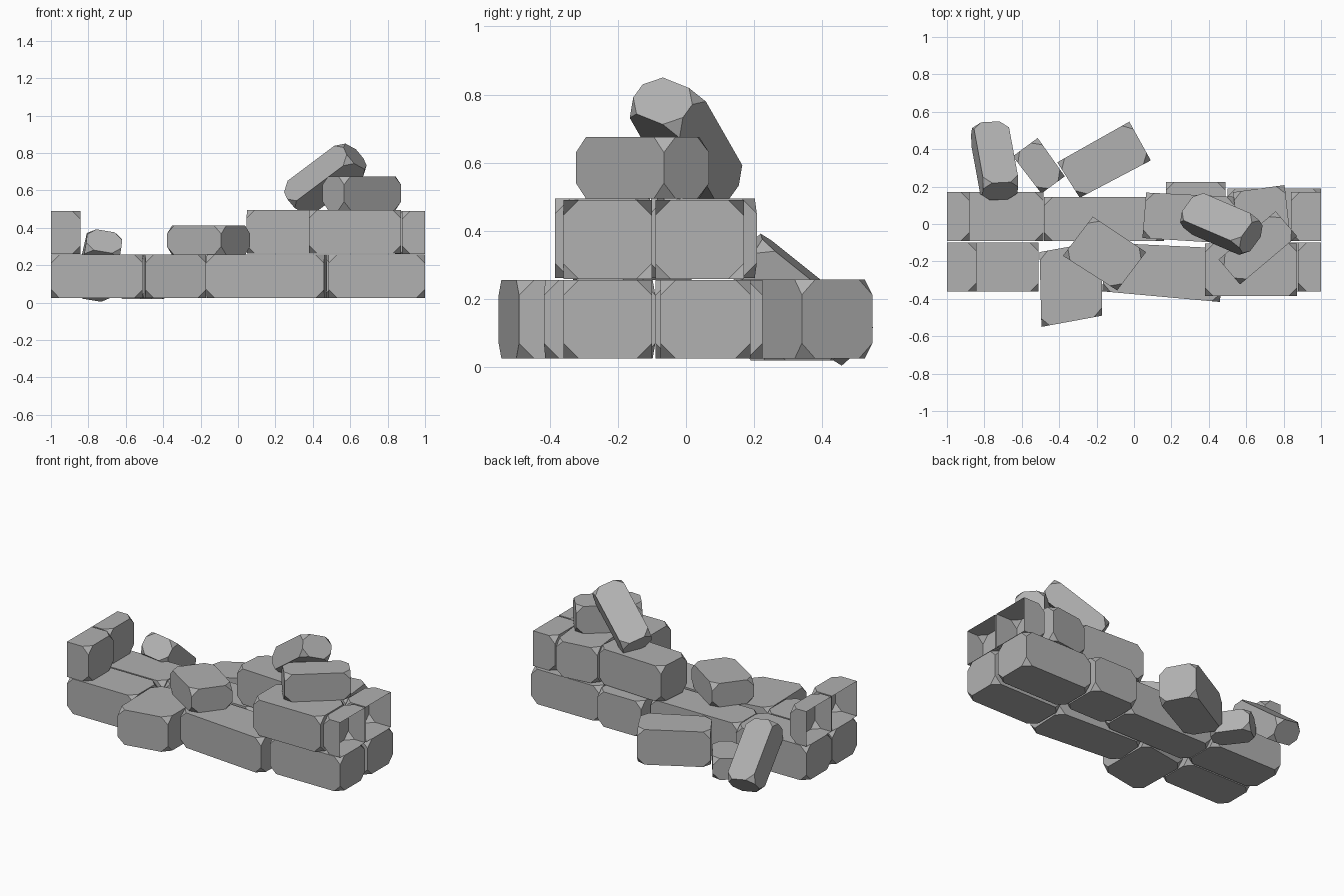
import bpy, bmesh
from math import radians
from mathutils import Matrix, Vector

if "Cube" in bpy.data.objects:
    bpy.data.objects.remove(bpy.data.objects["Cube"])

# Dark grey stone
stone = bpy.data.materials.new("dark_stone")
stone.diffuse_color = (0.44, 0.44, 0.44, 1)
stone.use_nodes = True
stone.node_tree.nodes["Principled BSDF"].inputs["Base Color"].default_value = stone.diffuse_color


def make_stone(name, corners, z0, z1, cut=0.045, open_x=None):
    """Four-cornered block with clipped corners; open_x leaves that end uncapped."""
    bm = bmesh.new()
    low = [bm.verts.new((x, y, z0)) for x, y in corners]
    top = [bm.verts.new((x, y, z1)) for x, y in corners]
    bm.faces.new(low[::-1])
    bm.faces.new(top)
    for i in range(4):
        j = (i + 1) % 4
        bm.faces.new((low[i], low[j], top[j], top[i]))
    bmesh.ops.recalc_face_normals(bm, faces=bm.faces)
    clip = [v for v in bm.verts if open_x is None or abs(v.co.x - open_x) > 0.001]
    bmesh.ops.bevel(bm, geom=clip, offset=cut, offset_type='OFFSET',
                    segments=1, profile=0.5, affect='VERTICES')
    if open_x is not None:
        ends = [f for f in bm.faces if all(abs(v.co.x - open_x) < 0.001 for v in f.verts)]
        bmesh.ops.delete(bm, geom=ends, context='FACES')
    mesh = bpy.data.meshes.new(name)
    bm.to_mesh(mesh)
    bm.free()
    mesh.materials.append(stone)
    obj = bpy.data.objects.new(name, mesh)
    bpy.context.collection.objects.link(obj)
    return obj


def rect(x0, x1, y0, y1):
    return [(x0, y0), (x1, y0), (x1, y1), (x0, y1)]


def leaning_stone(name, size, direction, roll, center):
    """Block whose length follows a sloping direction."""
    l, w, h = (s / 2 for s in size)
    obj = make_stone(name, rect(-l, l, -w, w), -h, h)
    x = Vector(direction).normalized()
    y = Vector((0, 0, 1)).cross(x).normalized()
    z = x.cross(y)
    basis = Matrix((x, y, z)).transposed().to_4x4()
    obj.data.transform(Matrix.Translation(center) @ basis @ Matrix.Rotation(radians(roll), 4, 'X'))


Z0, Z1, Z2, Z3 = 0.025, 0.256, 0.495, 0.675

# Bottom course
bottom = [
    ("front_left", rect(-1, -0.51, -0.36, -0.10)),
    ("front_pushed_out", [(-0.505, -0.15), (-0.495, -0.55), (-0.17, -0.49), (-0.17, -0.09)]),
    ("front_middle", [(-0.17, -0.36), (0.46, -0.417), (0.475, -0.13), (-0.15, -0.10)]),
    ("front_right", rect(0.485, 1, -0.36, -0.10)),
    ("back_left", rect(-1, -0.485, -0.09, 0.17)),
    ("back_middle", rect(-0.48, 0.16, -0.09, 0.145)),
    ("back_short", rect(0.17, 0.49, -0.06, 0.225)),
    ("back_right", rect(0.50, 1, -0.075, 0.19)),
]
for name, pts in bottom:
    make_stone("bottom_stone_" + name, pts, Z0, Z1)

# Second course
second = [
    ("front", rect(0.38, 0.872, -0.385, -0.105)),
    ("back", [(0.045, -0.075), (0.52, -0.105), (0.54, 0.145), (0.065, 0.168)]),
    ("back_short", [(0.56, -0.09), (0.835, -0.06), (0.805, 0.208), (0.53, 0.17)]),
]
for name, pts in second:
    make_stone("upper_stone_" + name, pts, Z1 + 0.005, Z2)

# Half stones toothing out at both ends, open where the next wall piece joins
for name, x0, x1, y0, y1, end in [
    ("left_front", -1, -0.842, -0.36, -0.10, -1),
    ("left_back", -1, -0.88, -0.09, 0.17, -1),
    ("right_front", 0.877, 1, -0.36, -0.10, 1),
    ("right_back", 0.84, 1, -0.09, 0.17, 1),
]:
    make_stone("half_stone_" + name, rect(x0, x1, y0, y1), Z1 + 0.003, Z2 - 0.005, open_x=end)

# Loose stones lying flat
make_stone("loose_stone_top", [(0.452, -0.19), (0.567, -0.323), (0.872, -0.065), (0.757, 0.068)], Z2, Z3)
make_stone("loose_stone_centre", [(-0.38, -0.17), (-0.09, -0.355), (0.065, -0.15), (-0.22, 0.04)], 0.255, 0.412)
make_stone("fallen_stone_large", [(-0.41, 0.33), (-0.29, 0.14), (0.09, 0.34), (-0.025, 0.547)], Z0, 0.257)
make_stone("fallen_stone_small", [(-0.648, 0.362), (-0.495, 0.163), (-0.37, 0.255), (-0.515, 0.46)], 0.02, 0.16)

# Tilted stones
leaning_stone("tilted_stone_top", (0.42, 0.19, 0.14), (0.28, -0.12, 0.21), -22, (0.467, 0.0, 0.662))
leaning_stone("tilted_stone_back", (0.42, 0.19, 0.145), (0.055, -0.30, 0.24), -12, (-0.745, 0.338, 0.198))
